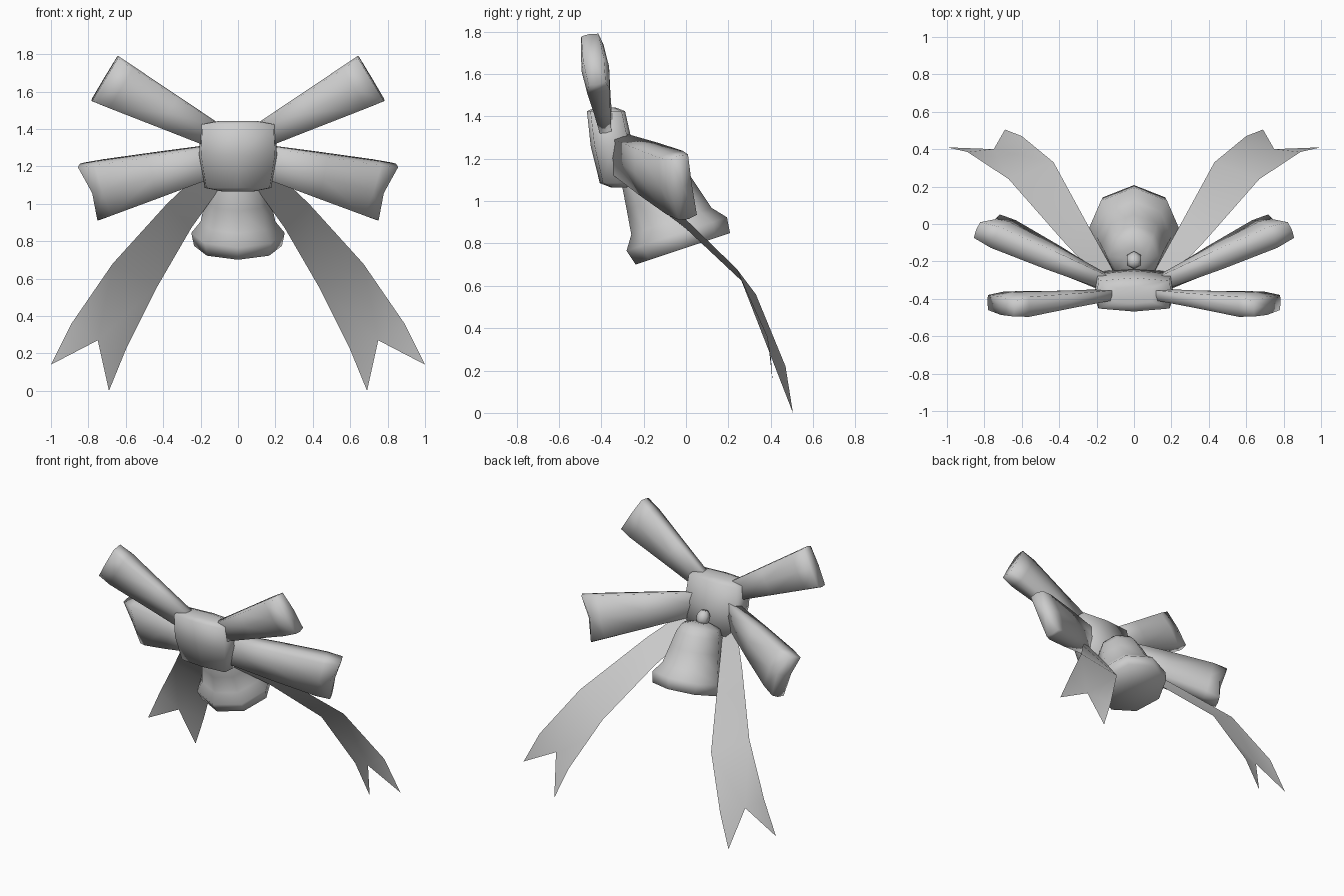
import bpy, bmesh
from math import cos, sin, tau, radians
from mathutils import Vector as V, Matrix

old = bpy.data.objects.get("Cube")
if old:
    bpy.data.objects.remove(old, do_unlink=True)

grey = bpy.data.materials.new("plain_grey")
grey.use_nodes = True
colour = (0.6, 0.6, 0.6, 1)
grey.diffuse_color = colour
grey.node_tree.nodes["Principled BSDF"].inputs["Base Color"].default_value = colour


def finish(name, bm, mirror=False):
    bmesh.ops.recalc_face_normals(bm, faces=bm.faces)
    mesh = bpy.data.meshes.new(name)
    bm.to_mesh(mesh)
    bm.free()
    mesh.materials.append(grey)
    mesh.shade_smooth()
    ob = bpy.data.objects.new(name, mesh)
    bpy.context.collection.objects.link(ob)
    if mirror:
        ob.modifiers.new("Mirror", 'MIRROR').use_mirror_merge = False


def loft(name, rings, mirror=False):
    """Skin a list of equal-length point rings and cap both ends."""
    bm = bmesh.new()
    rows = [[bm.verts.new(p) for p in ring] for ring in rings]
    n = len(rows[0])
    for a, b in zip(rows, rows[1:]):
        for i in range(n):
            j = (i + 1) % n
            bm.faces.new((a[i], a[j], b[j], b[i]))
    for row in (rows[0], rows[-1]):
        centre = bm.verts.new(sum((v.co for v in row), V()) / n)
        for i in range(n):
            bm.faces.new((row[i], row[(i + 1) % n], centre))
    finish(name, bm, mirror)


def section(centre, across, depth, dent=V()):
    """Eight-point rounded box; dent pulls the middle of the ring back."""
    points = [(1, 0), (.95, .82), (0, 1), (-.95, .82), (-1, 0), (-.95, -.82), (0, -1), (.95, -.82)]
    return [V(centre) + V(across) * u + V(depth) * v - dent * (1 - u * u) for u, v in points]


def bow_loop(name, base, tip, base_half, tip_half, thickness, dent):
    """Tapered, padded loop whose thickest point lies just before the tip."""
    base, tip, base_half, tip_half = map(V, (base, tip, base_half, tip_half))
    axis = (tip - base).normalized()
    normal = axis.cross(tip_half).normalized()
    rings = [section(base.lerp(tip, t), base_half.lerp(tip_half, t), normal * d,
                     axis * (dent if t == 1 else 0))
             for t, d in zip((0, .45, .86, 1), thickness)]
    loft(name, rings, mirror=True)


# Bow loops, each mirrored to the other side
bow_loop("upper_loops", (.1, -.375, 1.35), (.712, -.437, 1.67),
         (-.035, 0, .055), (-.072, -.018, .12), (.03, .047, .066, .05), 0)
bow_loop("lower_loops", (.14, -.32, 1.225), (.79, -.01, 1.065),
         (0, 0, .088), (.055, -.022, .15), (.048, .068, .076, .057), .035)

# Padded centre knot, leaning forward at the top
knot = [(-.315, 1.065, .08, .04), (-.322, 1.085, .178, .085), (-.35, 1.26, .208, .1),
        (-.378, 1.425, .2, .09), (-.38, 1.443, .1, .045)]
loft("centre_knot", [section((0, y, z), (w, 0, 0), (0, d, 0)) for y, z, w, d in knot])

# Tilted eight-sided bell, leaning into the knot, and its hanging nub
tilt = Matrix.Translation((0, -.015, .775)) @ Matrix.Rotation(radians(18.4), 4, 'X')


def turned(name, profile, sides):
    angles = [tau * i / sides for i in range(sides)]
    loft(name, [[tilt @ V((r * sin(a), r * cos(a) - .07 * h, h)) for a in angles]
                for r, h in profile])


turned("bell", [(.235, 0), (.25, .075), (.2, .14), (.175, .26), (.155, .36), (.13, .41), (.06, .435)], 8)
turned("bell_nub", [(.025, .42), (.044, .45), (.044, .485), (.025, .515)], 6)

# Flat ribbon tails with a notched end
outer = [(.2, -.28, 1.17), (.38, -.09, 1.0), (.67, .24, .68), (.89, .385, .36), (1, .41, .14)]
inner = [(.1, -.27, 1.08), (.25, 0, .87), (.43, .33, .56), (.6, .47, .22), (.69, .505, 0)]
bm = bmesh.new()
o, n = [[bm.verts.new(p) for p in edge] for edge in (outer, inner)]
notch = bm.verts.new((.75, .4, .27))
for i in range(2):
    bm.faces.new((o[i], o[i + 1], n[i + 1], n[i]))
bm.faces.new((o[2], notch, n[2]))
for i in (2, 3):
    bm.faces.new((o[i], o[i + 1], notch))
    bm.faces.new((n[i + 1], n[i], notch))
finish("ribbon_tails", bm, mirror=True)
